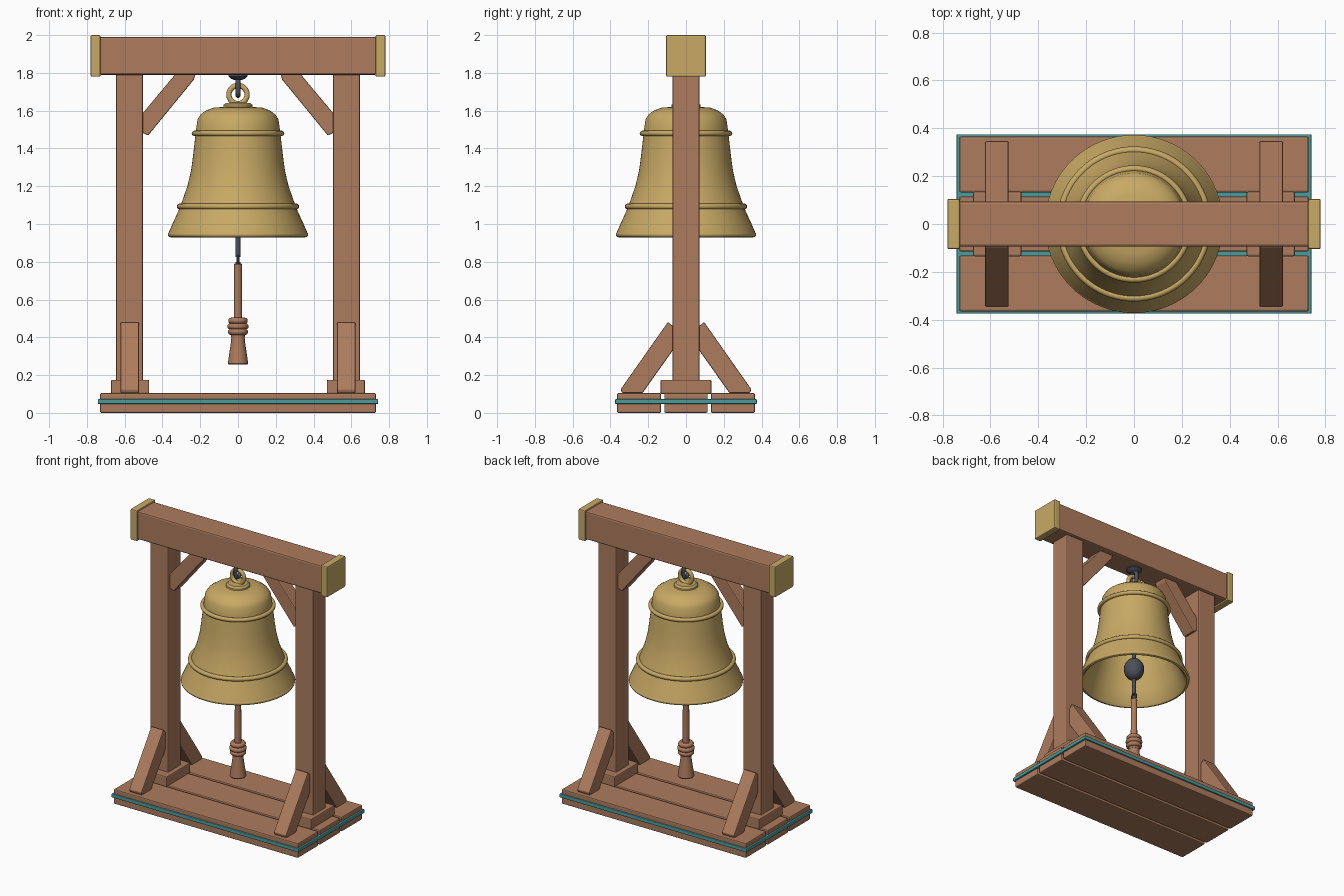
import bpy, bmesh, math
from mathutils import Matrix

if "Cube" in bpy.data.objects:
    bpy.data.objects.remove(bpy.data.objects["Cube"])


def material(name, rgb):
    m = bpy.data.materials.new(name)
    m.diffuse_color = (*rgb, 1)
    m.use_nodes = True
    m.node_tree.nodes["Principled BSDF"].inputs["Base Color"].default_value = m.diffuse_color
    return m


WOOD = material("brown wood", (0.42, 0.20, 0.11))
GOLD = material("bell brass", (0.58, 0.40, 0.13))
IRON = material("dark iron", (0.075, 0.08, 0.10))
TEAL = material("teal trim", (0.07, 0.33, 0.33))


def finish(name, bm, mat, bevel=0, smooth=False):
    bmesh.ops.recalc_face_normals(bm, faces=bm.faces)
    me = bpy.data.meshes.new(name)
    bm.to_mesh(me)
    bm.free()
    me.materials.append(mat)
    ob = bpy.data.objects.new(name, me)
    bpy.context.collection.objects.link(ob)
    if bevel:
        mod = ob.modifiers.new("bevel", 'BEVEL')
        mod.width = bevel
        mod.segments = 2
    if smooth:
        bpy.ops.object.select_all(action='DESELECT')
        ob.select_set(True)
        bpy.context.view_layer.objects.active = ob
        bpy.ops.object.shade_smooth_by_angle(angle=math.radians(35))
    return ob


def box(name, x, y, z, mat, bevel=0.007):
    bm = bmesh.new()
    bmesh.ops.create_cube(bm, size=1)
    for v in bm.verts:
        v.co = [r[0] + (c + 0.5) * (r[1] - r[0]) for c, r in zip(v.co, (x, y, z))]
    return finish(name, bm, mat, bevel)


def prism(name, pts, place, depth, mat, bevel=0.006):
    """Extrude a 2D outline; place(u, v, w) maps it into space."""
    bm = bmesh.new()
    lo, hi = ([bm.verts.new(place(u, v, w)) for u, v in pts] for w in depth)
    bm.faces.new(lo)
    bm.faces.new(hi)
    n = len(pts)
    for i in range(n):
        j = (i + 1) % n
        bm.faces.new((lo[i], lo[j], hi[j], hi[i]))
    return finish(name, bm, mat, bevel)


def lathe(name, profile, mat, n=64):
    """Spin (radius, z) points about the z axis."""
    bm = bmesh.new()
    vs = [bm.verts.new((r, 0, z)) for r, z in profile]
    es = [bm.edges.new(p) for p in zip(vs, vs[1:])]
    bmesh.ops.spin(bm, geom=vs + es, cent=(0, 0, 0), axis=(0, 0, 1),
                   angle=math.tau, steps=n, use_duplicate=False)
    bmesh.ops.remove_doubles(bm, verts=bm.verts, dist=1e-5)
    return finish(name, bm, mat, smooth=True)


def ring(name, z, major, minor, mat, stretch=0, upright=None, n=48, m=12):
    """Torus; upright 'x' or 'y' stands it in the xz or yz plane."""
    bm = bmesh.new()
    rows = []
    for i in range(n):
        a = math.tau * i / n
        row = []
        for k in range(m):
            b = math.tau * k / m
            r = major + minor * math.cos(b)
            u, v, w = r * math.cos(a), r * math.sin(a), minor * math.sin(b)
            v += stretch * (1 if math.sin(a) >= 0 else -1)
            co = {'x': (u, w, v), 'y': (w, u, v), None: (u, v, w)}[upright]
            row.append(bm.verts.new((co[0], co[1], co[2] + z)))
        rows.append(row)
    for i in range(n):
        p, q = rows[i], rows[(i + 1) % n]
        for k in range(m):
            bm.faces.new((p[k], p[(k + 1) % m], q[(k + 1) % m], q[k]))
    return finish(name, bm, mat, smooth=True)


# Base planks and the teal trim running through them
for nm, y in (("front", (-0.365, -0.132)), ("middle", (-0.115, 0.115)), ("back", (0.132, 0.365))):
    box(nm + "_base_plank", (-0.73, 0.73), y, (0.0, 0.105), WOOD)
box("base_trim", (-0.742, 0.742), (-0.375, 0.375), (0.047, 0.073), TEAL, 0.005)

# Posts, feet and braces on both sides
FOOT = [(0.06, 0.45), (0.095, 0.482), (0.346, 0.125), (0.338, 0.105), (0.23, 0.105), (0.06, 0.345)]
KNEE = [(0.225, 1.795), (0.233, 1.765), (0.476, 1.468), (0.51, 1.485), (0.51, 1.58), (0.33, 1.795)]
for s, side in ((-1, "left"), (1, "right")):
    def span(a, b):
        return tuple(sorted((s * a, s * b)))
    box(side + "_post", span(0.503, 0.645), (-0.072, 0.072), (0.1, 1.795), WOOD)
    box(side + "_post_foot", span(0.47, 0.672), (-0.135, 0.135), (0.10, 0.175), WOOD)
    for t, end in ((-1, "front"), (1, "back")):
        prism(f"{side}_{end}_foot_brace", FOOT, lambda u, v, w: (w, t * u, v), span(0.524, 0.622), WOOD)
    prism(side + "_beam_brace", KNEE, lambda u, v, w: (s * u, w, v), (-0.05, 0.05), WOOD)
    box(side + "_beam_cap", span(0.728, 0.78), (-0.105, 0.105), (1.78, 2.0), GOLD)

# Top beam
box("top_beam", (-0.735, 0.735), (-0.094, 0.094), (1.79, 1.99), WOOD, 0.01)

# Hollow bell: outer wall upward, crown, then inner wall back down
lathe("bell", [(0, 1.622), (0.125, 1.617), (0.165, 1.603), (0.198, 1.58), (0.214, 1.555),
               (0.222, 1.50), (0.229, 1.44), (0.238, 1.36), (0.249, 1.28), (0.268, 1.20),
               (0.296, 1.12), (0.315, 1.07), (0.345, 1.005), (0.367, 0.955), (0.371, 0.945),
               (0.366, 0.932), (0.352, 0.928), (0.338, 0.94), (0.30, 1.03), (0.265, 1.13),
               (0.238, 1.22), (0.215, 1.34), (0.20, 1.5), (0.18, 1.56), (0.12, 1.59), (0, 1.592)], GOLD, 80)
ring("bell_upper_band", 1.48, 0.231, 0.014, GOLD, n=80)
ring("bell_lower_band", 1.093, 0.309, 0.015, GOLD, n=80)
ring("bell_rim_band", 0.944, 0.358, 0.014, GOLD, n=80)
lathe("bell_collar", [(0, 1.61), (0.078, 1.612), (0.077, 1.63), (0.065, 1.641), (0, 1.643)], GOLD, 48)
ring("bell_loop", 1.685, 0.048, 0.014, GOLD, upright='x')

# Iron hanger under the beam
lathe("hanger_plate", [(0, 1.795), (0.05, 1.795), (0.05, 1.782), (0.035, 1.768), (0.018, 1.762), (0, 1.76)], IRON, 32)
ring("hanger_link", 1.724, 0.026, 0.013, IRON, stretch=0.018, upright='y')

# Clapper, its rod and the eye holding the pull rope
bm = bmesh.new()
bmesh.ops.create_uvsphere(bm, u_segments=32, v_segments=20, radius=1,
                          matrix=Matrix.Translation((0, 0, 1.02)) @ Matrix.Diagonal((0.068, 0.068, 0.08, 1)))
finish("clapper_ball", bm, IRON, smooth=True)
lathe("clapper_rod", [(0, 0.825), (0.013, 0.825), (0.013, 1.6), (0, 1.6)], IRON, 20)
ring("rope_eye", 0.806, 0.018, 0.008, IRON, stretch=0.008, upright='y', n=28, m=10)

# Pull rope with knots and tassel
lathe("pull_rope", [(0, 0.80), (0.014, 0.797), (0.022, 0.785), (0.021, 0.76), (0.022, 0.49), (0, 0.49)], WOOD, 20)
for i, (z, r) in enumerate(((0.488, 0.035), (0.458, 0.04), (0.429, 0.037))):
    ring(f"rope_knot_{i + 1}", z, r, 0.0165, WOOD, n=32)
lathe("rope_knot_core", [(0, 0.50), (0.035, 0.50), (0.037, 0.40), (0, 0.40)], WOOD, 32)
lathe("rope_tassel", [(0, 0.412), (0.034, 0.412), (0.038, 0.37), (0.054, 0.262), (0.05, 0.255), (0, 0.255)], WOOD, 32)
